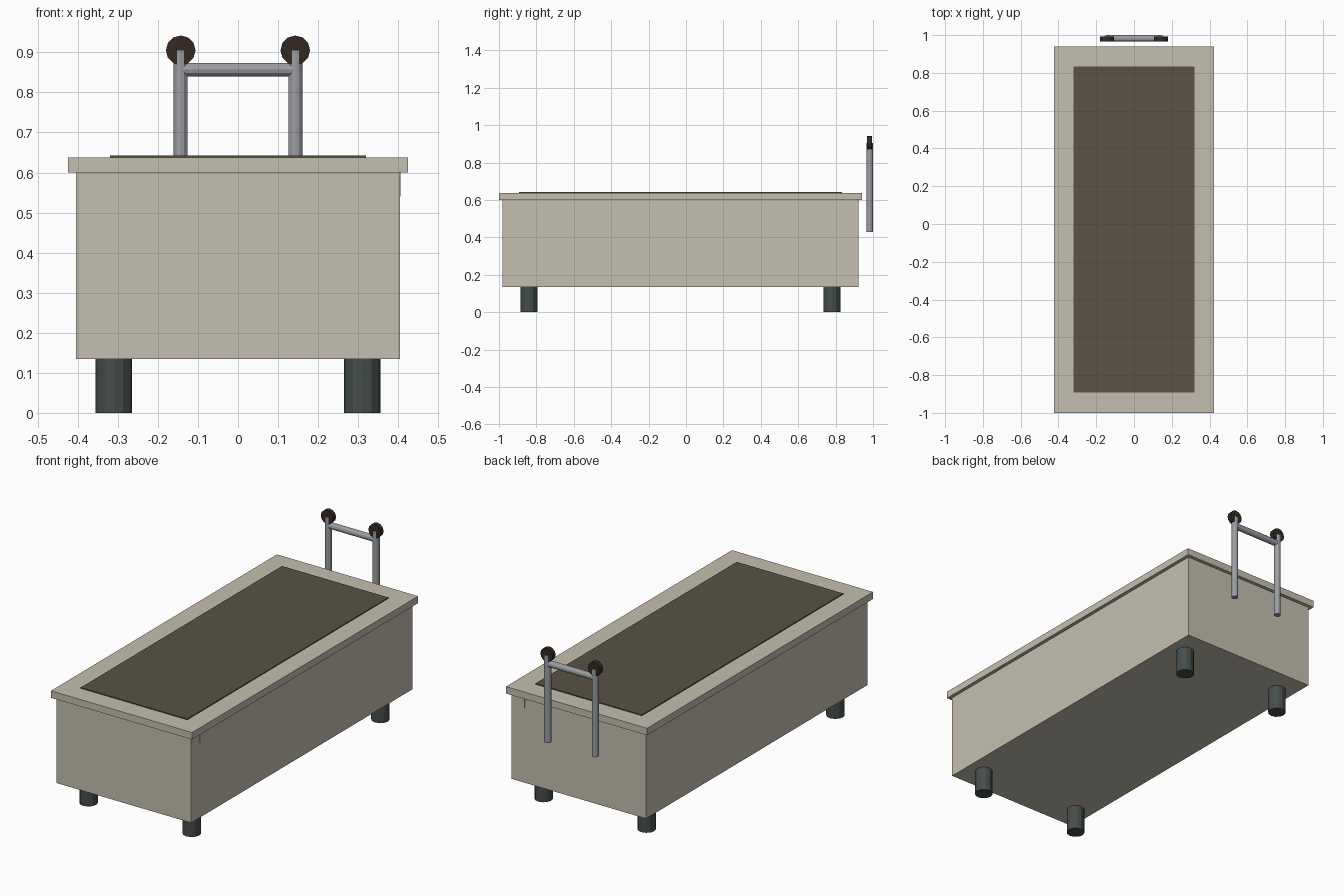
import bpy
from math import pi

if "Cube" in bpy.data.objects:
    bpy.data.objects.remove(bpy.data.objects["Cube"])


def material(name, rgb):
    m = bpy.data.materials.new(name)
    m.diffuse_color = (*rgb, 1)
    m.use_nodes = True
    m.node_tree.nodes["Principled BSDF"].inputs["Base Color"].default_value = m.diffuse_color
    return m


STONE = material("pale_stone", (0.55, 0.52, 0.43))
SOIL = material("dark_infill", (0.10, 0.085, 0.06))
RUBBER = material("dark_green_grey", (0.06, 0.075, 0.07))
STEEL = material("steel", (0.33, 0.34, 0.36))
KNOB = material("dark_brown", (0.035, 0.022, 0.016))


def box(name, lo, hi, mat):
    bpy.ops.mesh.primitive_cube_add(size=1, location=[(a + b) / 2 for a, b in zip(lo, hi)])
    ob = bpy.context.object
    ob.name = name
    ob.scale = [b - a for a, b in zip(lo, hi)]
    bpy.ops.object.transform_apply(location=False, rotation=False, scale=True)
    ob.data.materials.append(mat)
    return ob


def cylinder(name, centre, radius, length, mat, rot=(0, 0, 0), sides=12):
    bpy.ops.mesh.primitive_cylinder_add(vertices=sides, radius=radius, depth=length,
                                        location=centre, rotation=rot)
    ob = bpy.context.object
    ob.name = name
    ob.data.materials.append(mat)
    return ob


# Tub body, overhanging rim and dark top panel
box("body", (-0.405, -0.981, 0.135), (0.405, 0.921, 0.60), STONE)
box("rim", (-0.424, -1.0, 0.60), (0.424, 0.94, 0.638), STONE)
box("top_panel", (-0.32, -0.893, 0.63), (0.32, 0.835, 0.643), SOIL)

# Hairline seams just under the rim on the right and back faces
box("right_seam", (0.40, -0.907, 0.54), (0.406, -0.904, 0.60), STONE)
box("back_seam", (0.324, 0.915, 0.54), (0.327, 0.922, 0.60), STONE)

# Four legs
for x, side in ((-0.31, "left"), (0.31, "right")):
    for y, end in ((-0.84, "front"), (0.78, "back")):
        cylinder(f"{end}_{side}_leg", (x, y, 0.07), 0.046, 0.14, RUBBER)

# Push handle: two posts with disc ends, joined by a crossbar
HY = 0.9825
for x, side in ((-0.143, "left"), (0.143, "right")):
    cylinder(f"{side}_handle_post", (x, HY, 0.667), 0.0175, 0.475, STEEL)
    cylinder(f"{side}_handle_disc", (x, HY - 0.002, 0.905), 0.037, 0.026, KNOB, (pi / 2, 0, 0))
cylinder("handle_crossbar", (0, HY, 0.857), 0.017, 0.286, STEEL, (0, pi / 2, 0))
